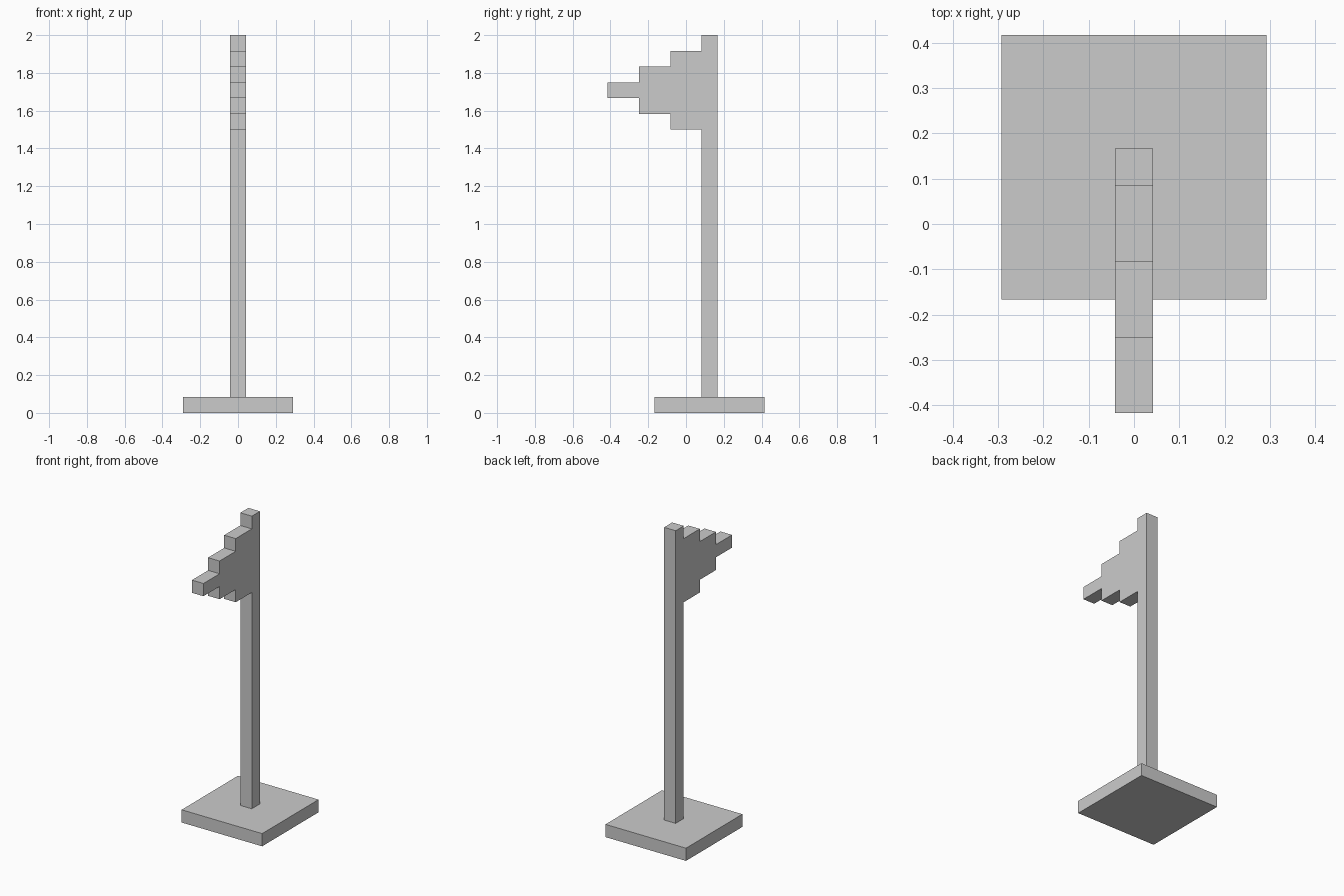
import bpy, bmesh

if "Cube" in bpy.data.objects:
    bpy.data.objects.remove(bpy.data.objects["Cube"])

U = 2 / 24  # one block of the model's grid


def extrude_profile(name, points, half_width):
    """Extrude a (y, z) outline, given in blocks, evenly along x."""
    bm = bmesh.new()
    face = bm.faces.new([bm.verts.new((-half_width * U, y * U, z * U)) for y, z in points])
    new = bmesh.ops.extrude_face_region(bm, geom=[face])["geom"]
    verts = [g for g in new if isinstance(g, bmesh.types.BMVert)]
    bmesh.ops.translate(bm, verts=verts, vec=(2 * half_width * U, 0, 0))
    bmesh.ops.recalc_face_normals(bm, faces=bm.faces)
    mesh = bpy.data.meshes.new(name)
    bm.to_mesh(mesh)
    bm.free()
    obj = bpy.data.objects.new(name, mesh)
    bpy.context.collection.objects.link(obj)
    return obj


def rect(y0, y1, z0, z1):
    return [(y0, z0), (y1, z0), (y1, z1), (y0, z1)]


# Square base plate and upright pole
extrude_profile("base", rect(-2, 5, 0, 1), 3.5)
extrude_profile("pole", rect(1, 2, 1, 24), 0.5)

# Stepped pennant: three columns, each narrowing by one block top and bottom
mid_z = 20.5
upper = []
for i in range(3):
    y, h = 1 - 2 * i, 2.5 - i
    upper += [(y, mid_z + h), (y - 2, mid_z + h)]
lower = [(y, 2 * mid_z - z) for y, z in reversed(upper)]
extrude_profile("pennant", upper + lower, 0.5)
